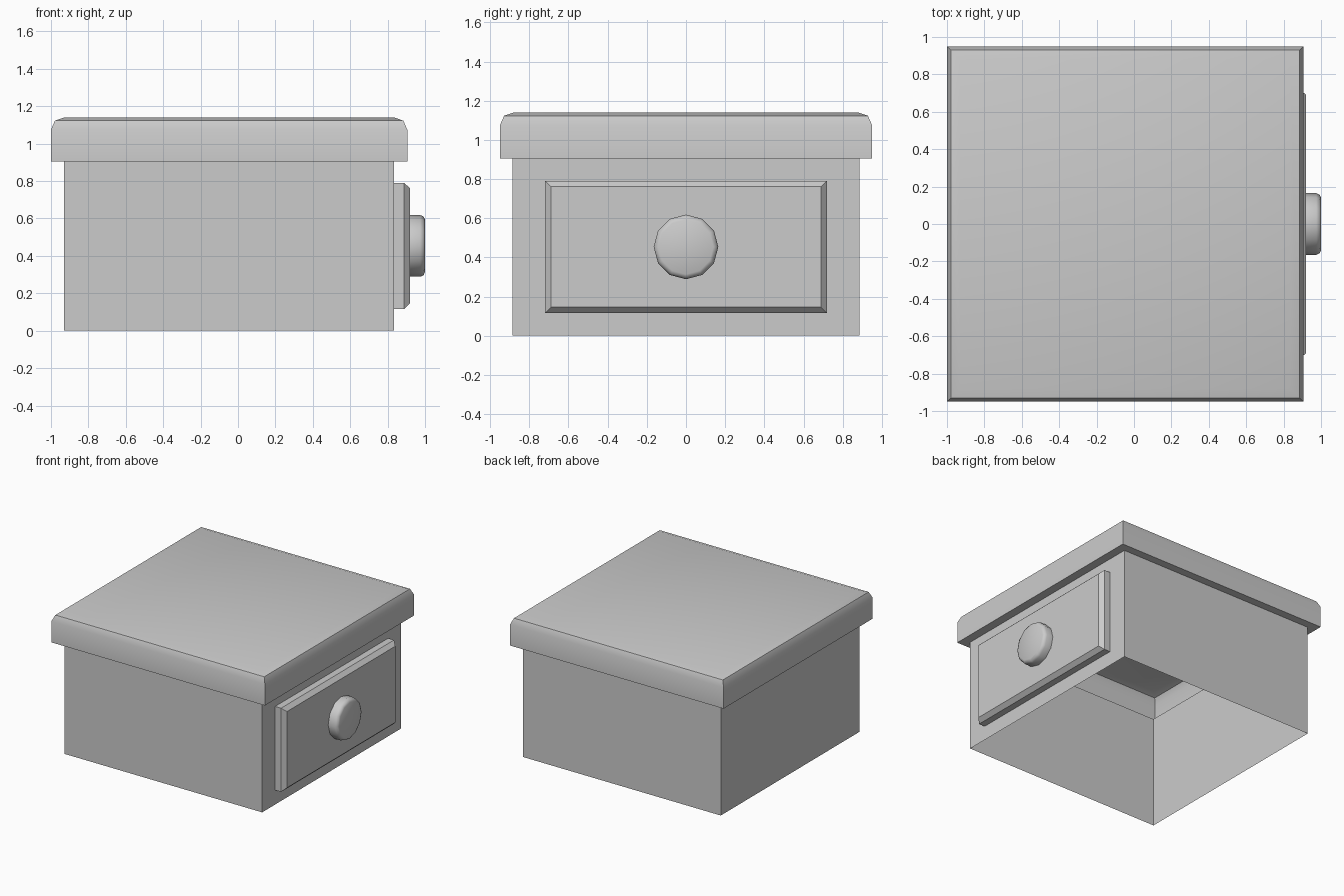
import bpy, bmesh, math
from mathutils import Vector

if "Cube" in bpy.data.objects:
    bpy.data.objects.remove(bpy.data.objects["Cube"])


def loft(name, rings, angle):
    """Skin a stack of equal-sized point rings; cap only the last one."""
    bm = bmesh.new()
    loops = [[bm.verts.new(p) for p in ring] for ring in rings]
    n = len(loops[0])
    for a, b in zip(loops, loops[1:]):
        for i in range(n):
            j = (i + 1) % n
            bm.faces.new((a[i], a[j], b[j], b[i]))
    bm.faces.new(loops[-1])
    mesh = bpy.data.meshes.new(name)
    bm.to_mesh(mesh)
    bm.free()
    obj = bpy.data.objects.new(name, mesh)
    bpy.context.collection.objects.link(obj)
    bpy.ops.object.select_all(action='DESELECT')
    obj.select_set(True)
    bpy.context.view_layer.objects.active = obj
    bpy.ops.object.shade_smooth_by_angle(angle=math.radians(angle))
    return obj


CORNERS = ((-1, -1), (1, -1), (1, 1), (-1, 1))
CX = -0.0475

# Cabinet: one open-bottomed shell, body walls stepping out to the lid
profile = [(0.8825, 0.885, 0.0), (0.8825, 0.885, 0.905),
           (0.9525, 0.95, 0.905), (0.9525, 0.95, 1.075),
           (0.9315, 0.929, 1.123), (0.8825, 0.88, 1.14)]
loft("cabinet_with_lid",
     [[Vector((CX + sx * hx, sy * hy, z)) for sx, sy in CORNERS]
      for hx, hy, z in profile], 30)

# Drawer front with chamfered border
panel = [(0.835, 0.72, 0.3375), (0.888, 0.72, 0.3375), (0.92, 0.69, 0.3075)]
loft("drawer_front",
     [[Vector((x, sy * hy, 0.4535 + sz * hz)) for sy, sz in CORNERS]
      for x, hy, hz in panel], 30)

# Round twelve-sided knob with a softened rim
SIDES = 12
knob = [(0.92, 0.165), (0.974, 0.165), (0.992, 0.157), (1.0, 0.14)]
loft("drawer_knob",
     [[Vector((x, r * math.cos(2 * math.pi * i / SIDES),
               0.4535 + r * math.sin(2 * math.pi * i / SIDES)))
       for i in range(SIDES)] for x, r in knob], 60)
